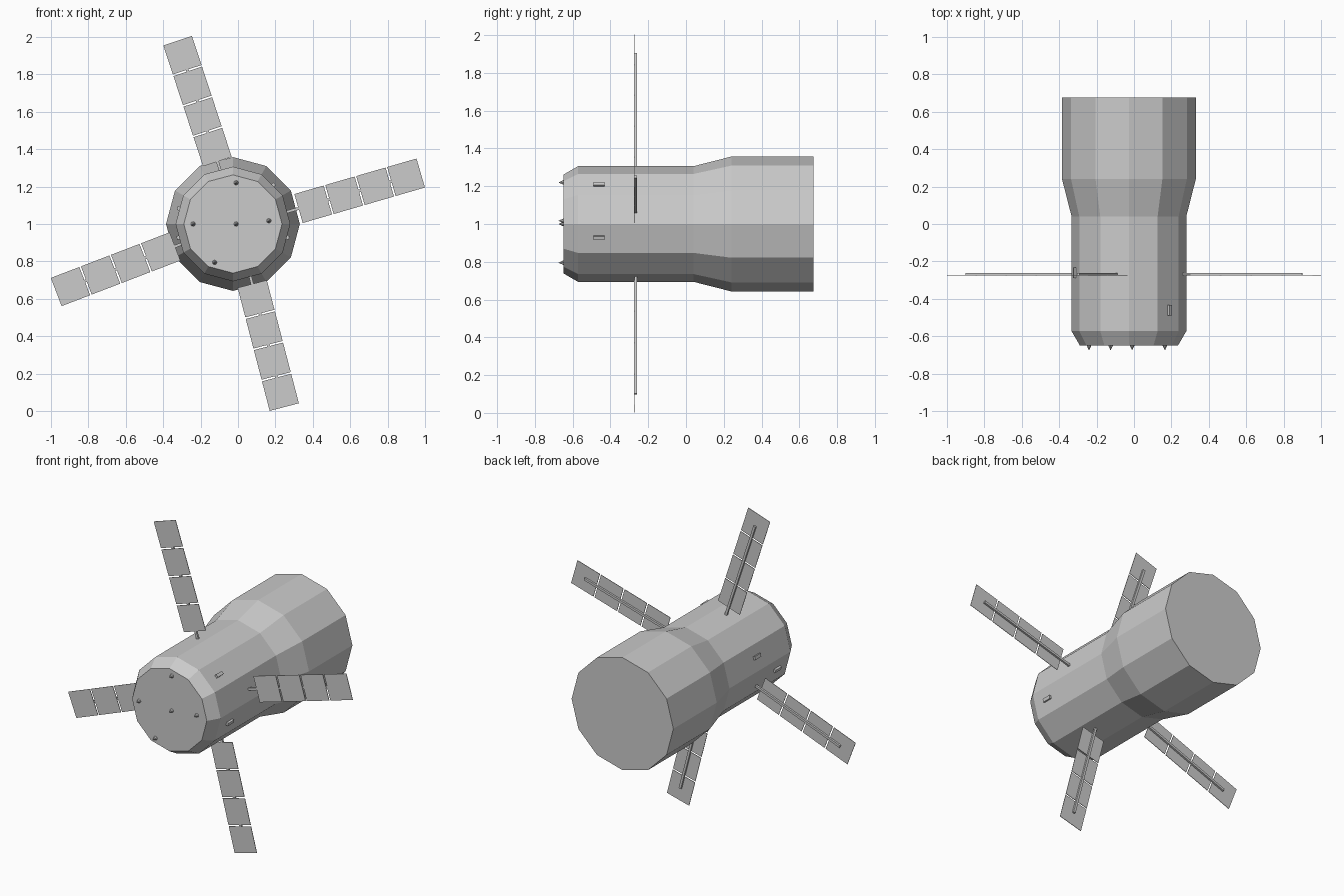
import bpy, bmesh
from math import cos, sin, radians, tau
from mathutils import Matrix, Vector

if "Cube" in bpy.data.objects:
    bpy.data.objects.remove(bpy.data.objects["Cube"])

CX, CZ = -0.027, 1.0   # body axis runs along y through this point


def finish(bm, name):
    bmesh.ops.recalc_face_normals(bm, faces=bm.faces)
    mesh = bpy.data.meshes.new(name)
    bm.to_mesh(mesh)
    bm.free()
    obj = bpy.data.objects.new(name, mesh)
    bpy.context.collection.objects.link(obj)
    return obj


def lathe(name, profile, sides, x, z):
    """Closed faceted solid along y from (y, radius) pairs."""
    bm = bmesh.new()
    rings = [[bm.verts.new((x + r * cos(tau * i / sides), y, z + r * sin(tau * i / sides)))
              for i in range(sides)] for y, r in profile]
    for a, b in zip(rings, rings[1:]):
        for i in range(sides):
            j = (i + 1) % sides
            bm.faces.new((a[i], a[j], b[j], b[i]))
    bm.faces.new(rings[0])
    bm.faces.new(rings[-1])
    return finish(bm, name)


def box(name, centre, size, angle):
    """Box whose local x points at the given angle in the xz plane."""
    bm = bmesh.new()
    m = (Matrix.Translation(centre) @ Matrix.Rotation(-radians(angle), 4, 'Y')
         @ Matrix.Diagonal((*size, 1)))
    bmesh.ops.create_cube(bm, size=1, matrix=m)
    return finish(bm, name)


# Twelve-sided hull, bevelled at the front and flared at the rear
lathe("hull", [(-0.648, 0.262), (-0.572, 0.306), (0.04, 0.306),
               (0.24, 0.357), (0.675, 0.357)], 12, CX, CZ)

# Small pointed studs on the front face
for i, (x, z) in enumerate([(-0.01, 1.22), (-0.24, 1.0), (-0.01, 1.0),
                            (0.165, 1.017), (-0.125, 0.795)]):
    bm = bmesh.new()
    m = Matrix.Translation((x, -0.66, z)) @ Matrix.Rotation(radians(90), 4, 'X')
    bmesh.ops.create_cone(bm, cap_ends=True, segments=8, radius1=0.014,
                          radius2=0, depth=0.03, matrix=m)
    finish(bm, f"front_stud_{i}")

# Small blocks on the hull sides: angle, y
for i, (a, y) in enumerate([(44, -0.46), (-14, -0.46), (164, -0.26), (194, -0.46)]):
    c = (CX + 0.297 * cos(radians(a)), y, CZ + 0.297 * sin(radians(a)))
    box(f"side_block_{i}", c, (0.024, 0.058, 0.02), a)

# Four solar arms: middle of the tip edge (x, z) and outward angle
PANEL, GAP = 0.163, 0.009
for n, (tx, tz, a) in enumerate([(0.975, 1.272, 16.2), (-0.322, 1.978, 108.2),
                                 (-0.97, 0.637, 201), (0.247, 0.023, -75.4)]):
    tip = Vector((tx, -0.274, tz))
    out = Vector((cos(radians(a)), 0, sin(radians(a))))
    for k in range(4):
        c = tip - out * (PANEL / 2 + k * (PANEL + GAP))
        box(f"solar_panel_{n}_{k}", c, (PANEL, 0.003, 0.161), a)
    # Rod behind the panels, running into the hull
    rod = tip - out * 0.43 + Vector((0, 0.0075, 0))
    box(f"panel_rod_{n}", rod, (0.7, 0.012, 0.015), a)
